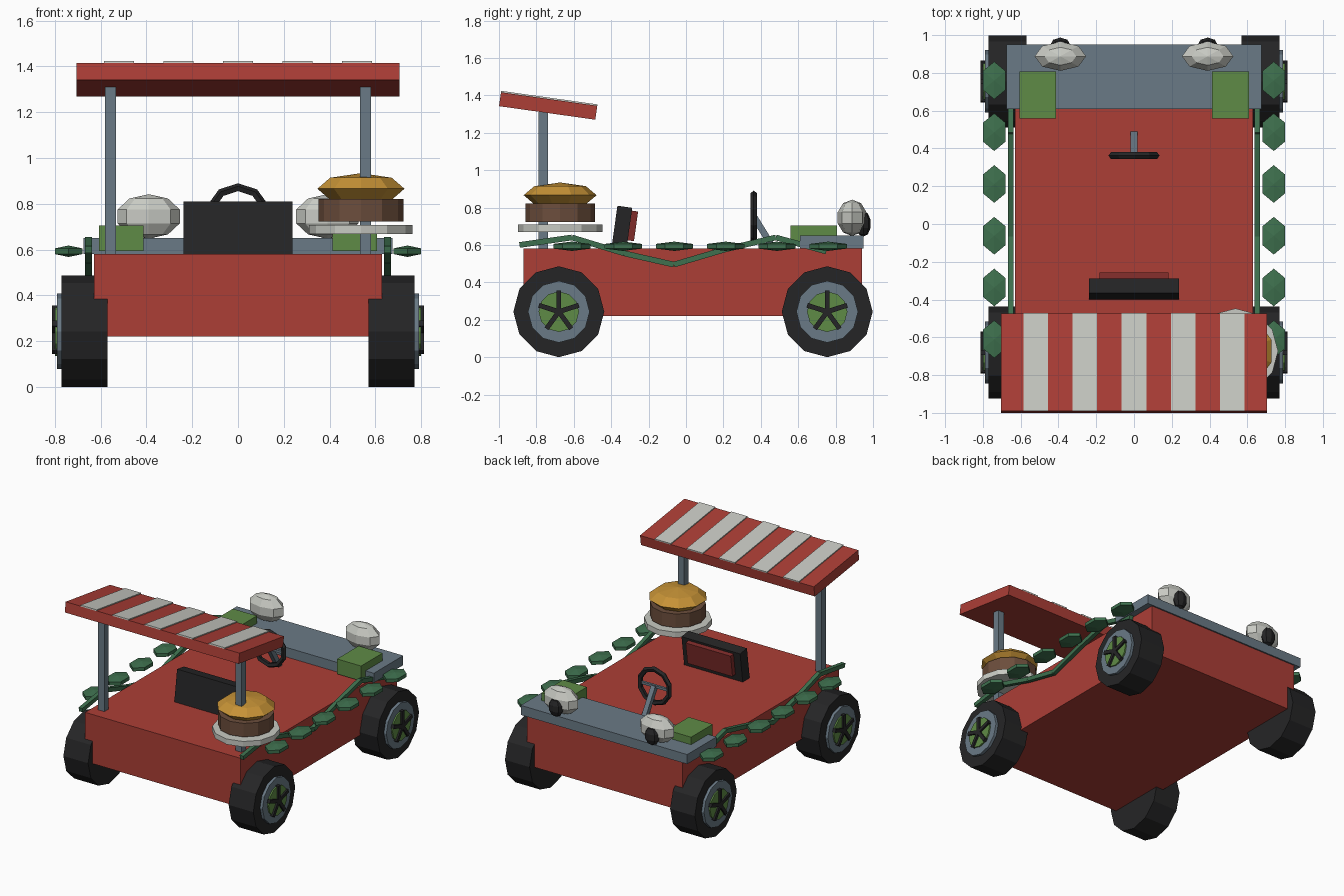
import bpy, math
from mathutils import Vector, Matrix

if "Cube" in bpy.data.objects:
    bpy.data.objects.remove(bpy.data.objects["Cube"])


def material(name, r, g, b):
    m = bpy.data.materials.new(name)
    lin = [((c / 255 + 0.055) / 1.055) ** 2.4 for c in (r, g, b)]
    m.diffuse_color = (*lin, 1)
    m.use_nodes = True
    m.node_tree.nodes["Principled BSDF"].inputs["Base Color"].default_value = m.diffuse_color
    return m


RED = material("red", 172, 62, 54)
DARK_RED = material("dark red", 128, 44, 42)
BLACK = material("black", 37, 37, 38)
STEEL = material("steel blue", 106, 122, 134)
WHITE = material("off white", 200, 202, 195)
LIME = material("light green", 95, 139, 70)
LEAF = material("leaf green", 62, 112, 78)
BUN = material("golden bun", 198, 146, 54)
PATTY = material("brown", 108, 78, 60)


def finish(name, mat):
    o = bpy.context.object
    o.name = name
    o.data.materials.append(mat)
    return o


def box(name, center, size, mat, rot=(0, 0, 0)):
    bpy.ops.mesh.primitive_cube_add(size=1, location=center, rotation=rot)
    o = finish(name, mat)
    o.scale = size
    return o


def disc(name, center, r, depth, mat, sides=12, along_x=False):
    rot = (0, math.pi / 2, 0) if along_x else (0, 0, 0)
    bpy.ops.mesh.primitive_cylinder_add(vertices=sides, radius=r, depth=depth,
                                        location=center, rotation=rot)
    return finish(name, mat)


def blob(name, center, radii, mat, segs=8, rings=5):
    bpy.ops.mesh.primitive_uv_sphere_add(segments=segs, ring_count=rings,
                                         radius=1, location=center)
    o = finish(name, mat)
    o.scale = radii
    return o


def bar(name, a, b, width, mat):
    a, b = Vector(a), Vector(b)
    d = b - a
    o = box(name, (a + b) / 2, (width, width, d.length), mat)
    o.rotation_euler = d.to_track_quat('Z', 'Y').to_euler()
    return o


# Body and rear deck
box("body", (0, 0.035, 0.40), (1.26, 1.81, 0.36), RED)
box("deck", (0, 0.78, 0.615), (1.35, 0.34, 0.07), STEEL)

# Wheels with rim, green hub and five spokes
for sx in (-1, 1):
    for y in (-0.68, 0.755):
        disc("tyre", (sx * 0.67, y, 0.243), 0.243, 0.2, BLACK, along_x=True)
        disc("rim", (sx * 0.735, y, 0.243), 0.165, 0.11, STEEL, along_x=True)
        disc("hub", (sx * 0.745, y, 0.243), 0.108, 0.11, LIME, along_x=True)
        for i in range(5):
            a = i * math.tau / 5
            box("spoke", (sx * 0.795, y + math.sin(a) * 0.055,
                          0.243 + math.cos(a) * 0.055),
                (0.035, 0.026, 0.115), BLACK, (-a, 0, 0))

# Tilted striped canopy on two poles
TILT = math.radians(-8)
roof_c = Vector((0, -0.737, 1.343))
up = Matrix.Rotation(TILT, 3, 'X') @ Vector((0, 0, 1))
box("canopy", roof_c, (1.41, 0.52, 0.075), RED, (TILT, 0, 0))
for i in range(-2, 3):
    box("canopy_stripe", roof_c + up * 0.0405 + Vector((i * 0.26, 0, 0)),
        (0.13, 0.522, 0.009), WHITE, (TILT, 0, 0))
for sx in (-1, 1):
    box("pole", (sx * 0.557, -0.763, 0.94), (0.05, 0.05, 0.74), STEEL)

# Seat back and cushion
box("seat", (0, -0.343, 0.69), (0.475, 0.08, 0.23), BLACK, (TILT, 0, 0))
box("seat_cushion", (0, -0.285, 0.702), (0.365, 0.036, 0.16), DARK_RED, (TILT, 0, 0))

# Steering wheel and column
bpy.ops.mesh.primitive_torus_add(major_segments=10, minor_segments=5,
                                 major_radius=0.123, minor_radius=0.019,
                                 location=(0, 0.362, 0.748),
                                 rotation=(math.pi / 2, math.pi / 10, 0))
finish("steering_wheel", BLACK)
bpy.context.object.rotation_euler = (math.pi / 2, 0, 0)
bpy.context.object.data.transform(Matrix.Rotation(math.pi / 2, 4, 'Z'))
bar("steering_column", (0, 0.365, 0.748), (0, 0.475, 0.57), 0.035, STEEL)
box("steering_crossbar", (0, 0.362, 0.748), (0.24, 0.018, 0.018), STEEL)

# Burger on a plate
BX, BY = 0.537, -0.673
disc("plate", (BX, BY, 0.688), 0.226, 0.04, WHITE)
disc("patty", (BX, BY, 0.772), 0.186, 0.1, PATTY)
blob("bun", (BX, BY, 0.866), (0.2, 0.195, 0.068), BUN, 10, 4)

# Eyes and green blocks
for sx in (-1, 1):
    blob("eye", (sx * 0.39, 0.888, 0.745), (0.143, 0.081, 0.097), WHITE)
    blob("pupil", (sx * 0.39, 0.948, 0.713), (0.056, 0.041, 0.069), BLACK)
    box("green_block", (sx * 0.51, 0.683, 0.65), (0.195, 0.25, 0.11), LIME)

# Vines and leaves along both sides
path = [(-0.89, 0.60), (-0.61, 0.64), (-0.33, 0.555), (-0.065, 0.495),
        (0.205, 0.575), (0.48, 0.64), (0.75, 0.565)]
for sx in (-1, 1):
    for (y0, z0), (y1, z1) in zip(path, path[1:]):
        bar("vine", (sx * 0.653, y0, z0), (sx * 0.653, y1, z1), 0.03, LEAF)
    for i in range(6):
        blob("leaf", (sx * 0.74, -0.61 + i * 0.274, 0.593),
             (0.08, 0.115, 0.025), LEAF, 6, 3)
